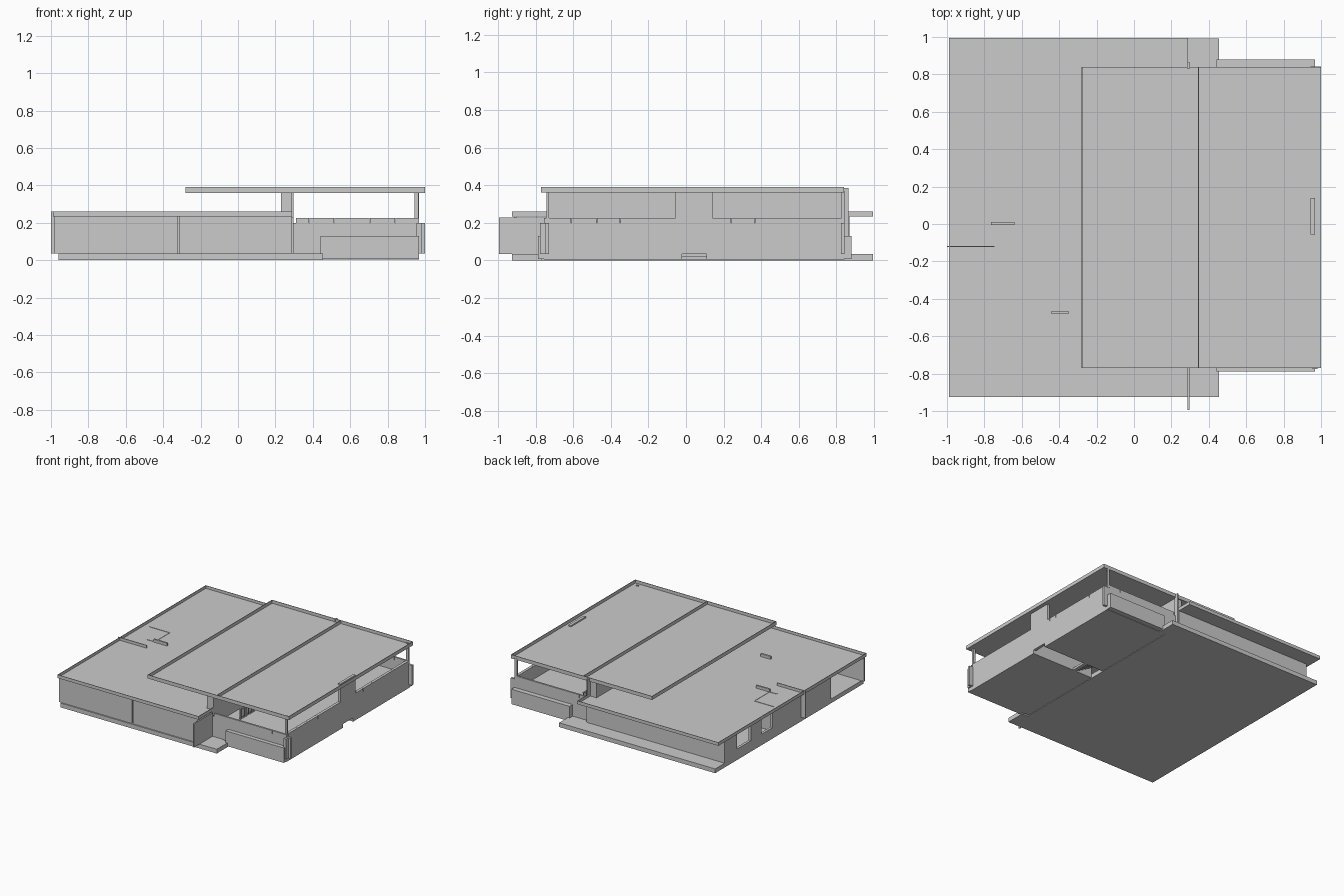
import bpy


def box(name, x0, x1, y0, y1, z0, z1):
    """Axis-aligned box given by its limits."""
    v = [(x, y, z) for z in (z0, z1) for x, y in ((x0, y0), (x1, y0), (x1, y1), (x0, y1))]
    f = [(3, 2, 1, 0), (4, 5, 6, 7), (0, 1, 5, 4), (1, 2, 6, 5), (2, 3, 7, 6), (3, 0, 4, 7)]
    me = bpy.data.meshes.new(name)
    me.from_pydata(v, [], f)
    ob = bpy.data.objects.new(name, me)
    bpy.context.collection.objects.link(ob)
    return ob


def tray(name, x0, x1, y0, y1, z0, z1, t=0.004):
    """Flat roof sheet with a thin upstanding rim."""
    box(name, x0, x1, y0, y1, z0, z0 + t)
    box(name + "_rim_left", x0, x0 + t, y0, y1, z0 + t, z1)
    box(name + "_rim_right", x1 - t, x1, y0, y1, z0 + t, z1)
    box(name + "_rim_front", x0 + t, x1 - t, y0, y0 + t, z0 + t, z1)
    box(name + "_rim_back", x0 + t, x1 - t, y1 - t, y1, z0 + t, z1)


# Floor slab, with an entry slot open to the right side
box("floor_slab", -0.96, 0.40, -0.925, 0.993, 0, 0.035)
box("front_terrace", 0.40, 0.455, -0.925, -0.765, 0, 0.035)
box("back_terrace", 0.40, 0.455, 0.84, 0.993, 0, 0.035)
box("right_floor_front", 0.40, 0.968, -0.755, -0.02, 0.004, 0.035)
box("right_floor_back", 0.40, 0.968, 0.11, 0.84, 0.004, 0.035)

# Roofs: rimmed trays, the high one with a dividing upstand
tray("low_roof", -0.99, 0.29, -0.925, 0.995, 0.233, 0.26)
tray("high_roof", -0.28, 1.0, -0.77, 0.84, 0.36, 0.39)
box("high_roof_divider", 0.343, 0.347, -0.766, 0.836, 0.364, 0.39)

# Clerestory wall carrying the high roof, and dividing fins at its ends
box("clerestory_wall", 0.23, 0.29, -0.73, 0.83, 0.237, 0.36)
box("front_fin", 0.287, 0.298, -0.995, -0.75, 0.035, 0.228)
box("back_fin", 0.287, 0.298, 0.83, 0.865, 0.035, 0.385)
box("wing_divider", 0.27, 0.285, -0.75, 0.84, 0.035, 0.233)

# Low wing front panels and back wall
for i, (a, b) in enumerate(((-0.985, -0.322), (-0.312, 0.286))):
    box(f"front_panel_{i}", a, b, -0.915, -0.9, 0.035, 0.233)
box("low_back_wall", -0.955, 0.29, 0.85, 0.87, 0.035, 0.233)

# Left wall with two window openings
edges = [0.87, 0.71, 0.53, 0.39, 0.25, -0.51]
for i in range(5):
    hi, lo = edges[i], edges[i + 1]
    if i % 2 == 0:
        box(f"left_wall_{i}", -0.96, -0.94, lo, hi, 0.035, 0.233)
    else:
        box(f"left_sill_{i}", -0.96, -0.94, lo, hi, 0.035, 0.09)
        box(f"left_lintel_{i}", -0.96, -0.94, lo, hi, 0.215, 0.233)

# Interior partitions rising just through the low roof sheet
partitions = [
    ("entry_screen", -1.0, -0.745, -0.123, -0.117, 0.26),
    ("room_partition", -0.94, -0.76, 0.195, 0.205, 0.24),
    ("closet_wall", -0.765, -0.755, 0.01, 0.20, 0.24),
    ("hall_partition", -0.765, -0.64, -0.005, 0.01, 0.26),
    ("closet_front", -0.83, -0.765, 0.0, 0.01, 0.24),
    ("carport_back_wall", -0.95, -0.44, -0.515, -0.50, 0.233),
    ("pier", -0.44, -0.35, -0.48, -0.465, 0.26),
]
for n, a, b, c, d, top in partitions:
    box(n, a, b, c, d, 0.035, top)

# Tall wing walls on front and back, planters and corner posts
box("tall_front_wall", 0.298, 0.968, -0.755, -0.74, 0.03, 0.2)
box("tall_back_wall", 0.298, 0.968, 0.825, 0.84, 0.03, 0.2)
box("front_planter", 0.44, 0.968, -0.788, -0.755, 0.008, 0.13)
box("back_planter", 0.44, 0.968, 0.84, 0.88, 0.008, 0.13)
for side, y in (("front", -0.742), ("back", 0.828)):
    box(f"{side}_corner_post", 0.945, 0.965, y, y + 0.014, 0.2, 0.37)
    box(f"{side}_corner_fin", 0.965, 1.0, y - 0.004, y + 0.014, 0.035, 0.2)
box("front_corner_cheek", 0.955, 0.98, -0.775, -0.74, 0.035, 0.2)

# Right wall and its raised panel above the entry
box("right_wall", 0.945, 0.968, -0.74, 0.83, 0.035, 0.2)
box("entry_panel", 0.945, 0.968, -0.055, 0.14, 0.2, 0.375)


# Wall caps, split by thin joints
def caps(name, cuts, along_y, a, b):
    for i, (p, q) in enumerate(zip(cuts, cuts[1:])):
        p, q = p + 0.001, q - 0.001
        if along_y:
            box(f"{name}_{i}", a, b, p, q, 0.2, 0.226)
        else:
            box(f"{name}_{i}", p, q, a, b, 0.2, 0.226)


caps("right_cap", [-0.73, -0.61, -0.475, -0.35, -0.055], True, 0.945, 0.968)
caps("right_cap_back", [0.14, 0.17, 0.24, 0.365, 0.5, 0.63, 0.83], True, 0.945, 0.968)
for n, a in (("front_cap", -0.755), ("back_cap", 0.825)):
    caps(n, [0.31, 0.38, 0.515, 0.705, 0.84, 0.968], False, a, a + 0.015)

# Raised floor of the tall wing, around the stair well
Z = 0.12
box("upper_floor_front", 0.29, 0.945, -0.74, -0.02, Z - 0.012, Z)
box("upper_floor_back", 0.29, 0.945, 0.11, 0.825, Z - 0.012, Z)
box("upper_floor_landing", 0.29, 0.40, -0.02, 0.11, Z - 0.012, Z)
box("upper_floor_over_entry", 0.58, 0.945, -0.02, 0.11, Z - 0.012, Z)
box("stair_wall_front", 0.40, 0.968, -0.03, -0.02, 0.004, Z - 0.012)
box("stair_wall_back", 0.40, 0.968, 0.11, 0.12, 0.004, Z - 0.012)

# Entry stairs and slatted balustrade
for i in range(6):
    box(f"stair_{i}", 0.40 + 0.03 * i, 0.431 + 0.03 * i, -0.02, 0.11,
        0.088 - 0.017 * i, 0.106 - 0.017 * i)
for y0 in (-0.55, 0.55):
    for i in range(12):
        y = y0 + i * 0.018
        box("baluster", 0.40, 0.406, y, y + 0.006, Z, 0.2)
    box("handrail", 0.397, 0.409, y0, y0 + 0.205, 0.2, 0.207)
